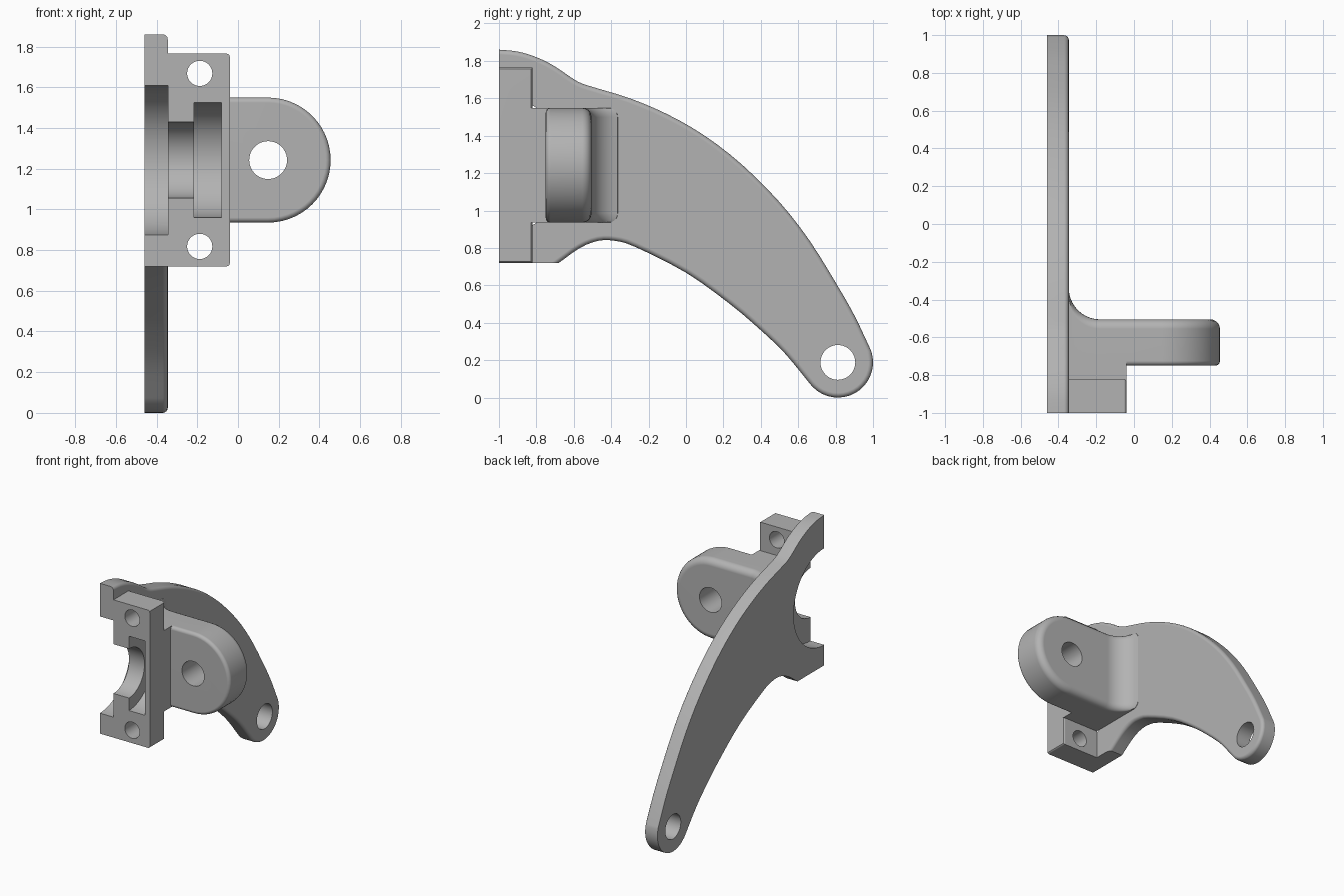
import bpy, bmesh
from math import radians, cos, sin, sqrt
from mathutils import Vector

if "Cube" in bpy.data.objects:
    bpy.data.objects.remove(bpy.data.objects["Cube"])

grey = bpy.data.materials.new("plain_grey")
grey.use_nodes = True
colour = (0.45, 0.45, 0.45, 1)
grey.diffuse_color = colour
grey.node_tree.nodes["Principled BSDF"].inputs["Base Color"].default_value = colour


def arc(cx, cy, r, a0, a1, n):
    angles = [radians(a0 + (a1 - a0) * i / n) for i in range(n + 1)]
    return [(cx + r * cos(a), cy + r * sin(a)) for a in angles]


def spline(points, steps=4):
    """Catmull-Rom curve through the points."""
    p = [Vector(q) for q in points]
    p = [2 * p[0] - p[1]] + p + [2 * p[-1] - p[-2]]
    out = []
    for a, b, c, d in zip(p, p[1:], p[2:], p[3:]):
        for i in range(steps):
            t = i / steps
            out.append(tuple(0.5 * (2 * b + (c - a) * t + (2 * a - 5 * b + 4 * c - d) * t * t
                                    + (3 * b - a - 3 * c + d) * t ** 3)))
    return out + [tuple(points[-1])]


def prism(profile, axis, lo, hi):
    """Closed profile extruded along axis x (y, z profile) or y (x, z profile)."""
    bm = bmesh.new()
    place = (lambda u, v, w: (w, u, v)) if axis == "x" else (lambda u, v, w: (u, w, v))
    a = [bm.verts.new(place(u, v, lo)) for u, v in profile]
    b = [bm.verts.new(place(u, v, hi)) for u, v in profile]
    bm.faces.new(a)
    bm.faces.new(b[::-1])
    for i in range(len(a)):
        j = (i + 1) % len(a)
        bm.faces.new((a[j], a[i], b[i], b[j]))
    bmesh.ops.recalc_face_normals(bm, faces=bm.faces)
    return bm


def round_edges(bm, rule, width, segments=4):
    edges = [e for e in bm.edges if rule(*(v.co for v in e.verts))]
    bmesh.ops.bevel(bm, geom=edges, offset=width, segments=segments, profile=0.5, affect="EDGES")


def finish(bm, name):
    mesh = bpy.data.meshes.new(name)
    bmesh.ops.recalc_face_normals(bm, faces=bm.faces)
    bm.to_mesh(mesh)
    bm.free()
    mesh.materials.append(grey)
    obj = bpy.data.objects.new(name, mesh)
    bpy.context.collection.objects.link(obj)
    return obj


def box(x0, x1, y0, y1, z0, z1):
    return prism([(x0, z0), (x1, z0), (x1, z1), (x0, z1)], "y", y0, y1)


def combine(body, other, operation):
    mod = body.modifiers.new("combine", "BOOLEAN")
    mod.operation, mod.solver, mod.object = operation, "EXACT", other
    bpy.context.view_layer.objects.active = body
    bpy.ops.object.modifier_apply(modifier=mod.name)
    bpy.data.objects.remove(other)


AXIS_Z = 1.242          # height of the bearing and lug centre
INNER = -0.345          # inner face of the arm plate

# Curved arm plate with a rounded inner rim
upper = spline([(-1, 1.86), (-0.9, 1.85), (-0.8, 1.82), (-0.7, 1.77), (-0.58, 1.69), (-0.48, 1.655),
                (-0.3, 1.6), (-0.1, 1.515), (0.1, 1.4), (0.3, 1.245), (0.5, 1.045), (0.66, 0.84),
                (0.8, 0.615), (0.9, 0.44), (0.989, 0.252)], 3)
lower = spline([(0.664, 0.072), (0.53, 0.235), (0.4, 0.36), (0.235, 0.5), (0, 0.668), (-0.27, 0.805),
                (-0.38, 0.838), (-0.47, 0.838), (-0.567, 0.8), (-0.68, 0.72)], 3)
tip = arc(0.812, 0.188, 0.188, 14, -136, 16)
bm = prism(upper + tip + lower + [(-1, 0.72)], "x", -0.46, INNER)
round_edges(bm, lambda a, b: min(a.x, b.x) > -0.35 and max(a.y, b.y) > -0.99
            and max(a.z, b.z) > 0 and not (abs(a.z - 0.72) < 0.001 and abs(b.z - 0.72) < 0.001), 0.025)
bracket = finish(bm, "bracket")

# Bearing block with rounded outer corners
bm = box(-0.43, -0.04, -1, -0.82, 0.72, 1.765)
round_edges(bm, lambda a, b: min(a.x, b.x) > -0.05 and max(a.y, b.y) > -0.9, 0.015, 3)
combine(bracket, finish(bm, "bearing_block"), "UNION")
combine(bracket, finish(box(-0.42, -0.04, -0.9, -0.7, 0.935, 1.549), "block_bridge"), "UNION")

# Side lug: round-ended tab, its back flared into the plate
R = 0.307
bm = prism([(-0.4, AXIS_Z - R)] + arc(0.148, AXIS_Z, R, -90, 90, 28) + [(-0.4, AXIS_Z + R)],
           "y", -0.75, -0.505)
round_edges(bm, lambda a, b: min(a.y, b.y) > -0.6 and max(a.x, b.x) > -0.39, 0.05, 5)
round_edges(bm, lambda a, b: max(a.y, b.y) < -0.74 and max(a.x, b.x) > -0.39, 0.025)
FLARE = 0.165
for i in range(10):
    x = INNER + FLARE * (1 - cos(radians(9 * i + 9)))
    bmesh.ops.bisect_plane(bm, geom=bm.verts[:] + bm.edges[:] + bm.faces[:],
                           plane_co=(x, 0, 0), plane_no=(1, 0, 0))
for v in bm.verts:
    d = min(FLARE, INNER + FLARE - v.co.x)
    if v.co.y > -0.6 and d > 0:
        v.co.y += FLARE - sqrt(FLARE ** 2 - d ** 2)
combine(bracket, finish(bm, "side_lug"), "UNION")


# Stepped bearing seat and the bolt holes
def bore(axis, u, v, r, lo, hi, n=40):
    combine(bracket, finish(prism(arc(u, v, r, 0, 360, n)[:-1], axis, lo, hi), "cutter"), "DIFFERENCE")


bore("x", -1, AXIS_Z, 0.367, -0.6, INNER, 64)
bore("x", -1, AXIS_Z, 0.187, -0.4, -0.15, 48)
bore("x", -1, AXIS_Z, 0.282, -0.215, -0.08, 56)
bore("x", 0.812, 0.188, 0.093, -0.6, -0.2)
bore("y", 0.148, AXIS_Z, 0.093, -0.9, -0.3)
for z in (0.818, 1.668):
    bore("y", -0.188, z, 0.062, -1.1, -0.6, 32)

# Smooth shading with crisp edges
bpy.ops.object.select_all(action="DESELECT")
bracket.select_set(True)
bpy.context.view_layer.objects.active = bracket
bpy.ops.object.shade_smooth_by_angle(angle=radians(30))
normals = bracket.modifiers.new("clean_normals", "WEIGHTED_NORMAL")
normals.keep_sharp = True
